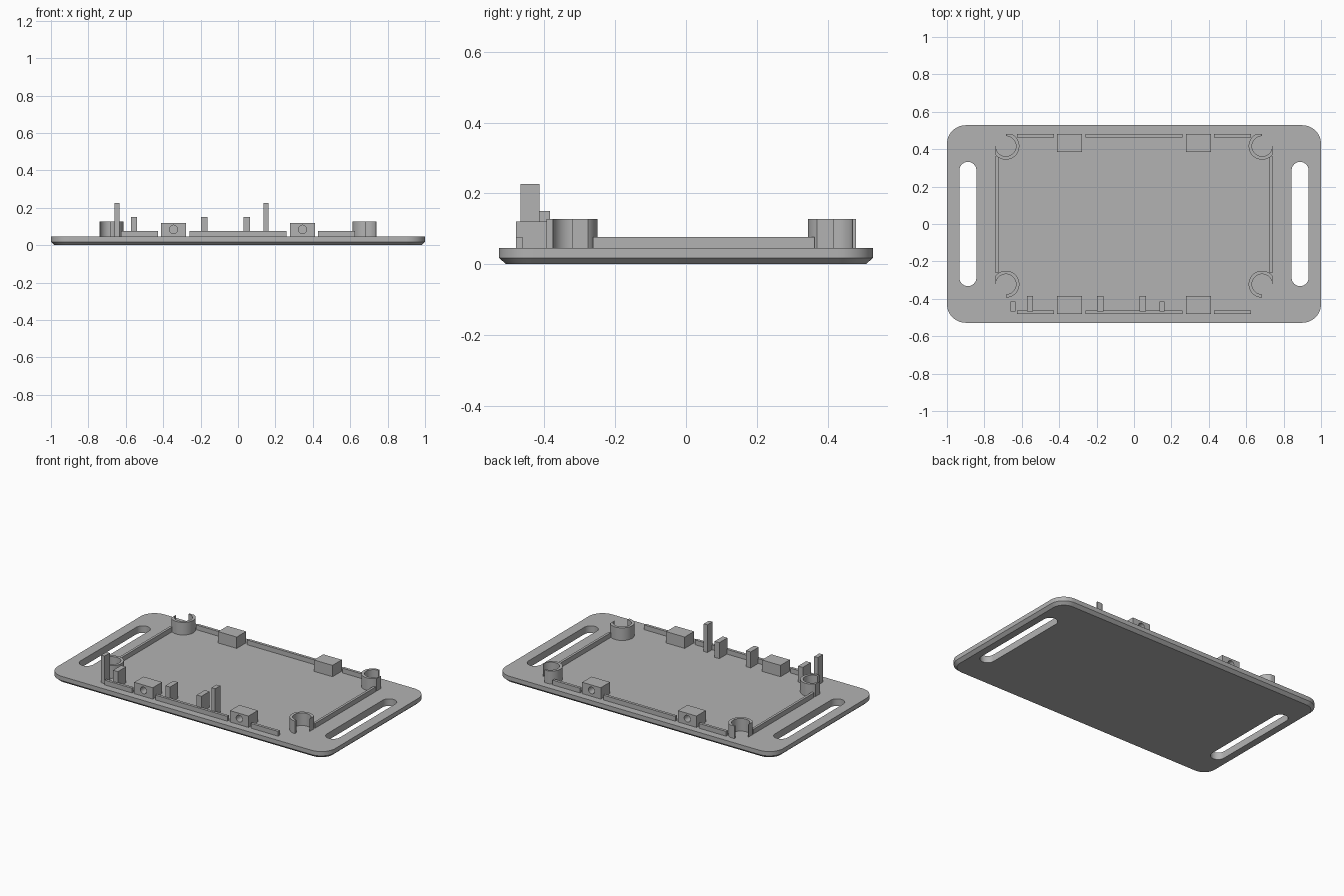
import bpy, bmesh
from math import sin, cos, pi, radians

cube = bpy.data.objects.get("Cube")
if cube:
    bpy.data.objects.remove(cube, do_unlink=True)

grey = bpy.data.materials.new("plain grey")
grey.use_nodes = True
grey.diffuse_color = (0.45, 0.45, 0.45, 1)
grey.node_tree.nodes["Principled BSDF"].inputs["Base Color"].default_value = grey.diffuse_color

DECK = 0.046     # top of the base plate
SINK = 0.036     # parts start slightly inside the plate
BOX_X, BOX_Y = 0.74, 0.48   # outline of the inner tray


def loft(name, rings):
    """Closed solid through a stack of (outline, z) sections."""
    bm = bmesh.new()
    loops = [[bm.verts.new((x, y, z)) for x, y in pts] for pts, z in rings]
    n = len(loops[0])
    for a, b in zip(loops, loops[1:]):
        for i in range(n):
            j = (i + 1) % n
            bm.faces.new((a[i], a[j], b[j], b[i]))
    bm.faces.new(loops[0])
    bm.faces.new(loops[-1])
    bmesh.ops.recalc_face_normals(bm, faces=bm.faces)
    mesh = bpy.data.meshes.new(name)
    bm.to_mesh(mesh)
    bm.free()
    mesh.materials.append(grey)
    obj = bpy.data.objects.new(name, mesh)
    bpy.context.collection.objects.link(obj)
    return obj


def rounded_rect(hx, hy, r, cx=0, steps=12):
    pts = []
    for k, (sx, sy) in enumerate(((1, 1), (-1, 1), (-1, -1), (1, -1))):
        for i in range(steps + 1):
            a = (k + i / steps) * pi / 2
            pts.append((cx + sx * (hx - r) + r * cos(a), sy * (hy - r) + r * sin(a)))
    return pts


def box(name, x0, x1, y0, y1, top):
    pts = [(x0, y0), (x1, y0), (x1, y1), (x0, y1)]
    return loft(name, [(pts, SINK), (pts, top)])


def activate(obj):
    bpy.ops.object.select_all(action='DESELECT')
    obj.select_set(True)
    bpy.context.view_layer.objects.active = obj


def cut(obj, cutter):
    mod = obj.modifiers.new("cut", 'BOOLEAN')
    mod.operation, mod.solver, mod.object = 'DIFFERENCE', 'EXACT', cutter
    cutter.hide_render = True
    activate(obj)
    bpy.ops.object.modifier_apply(modifier=mod.name)
    bpy.data.objects.remove(cutter, do_unlink=True)


def smooth(obj):
    activate(obj)
    bpy.ops.object.shade_smooth_by_angle(angle=radians(30))


# Base plate with chamfered underside and two strap slots
outer = rounded_rect(1, 0.528, 0.1)
plate = loft("base_plate", [(rounded_rect(0.98, 0.508, 0.08), 0), (outer, 0.018), (outer, DECK)])
for side in (-1, 1):
    slot = rounded_rect(0.0455, 0.332, 0.0454, side * 0.888)
    cut(plate, loft("slot_cutter", [(slot, -0.1), (slot, 0.2)]))
smooth(plate)

# Low lip walls along the front and back, clip blocks with a blind hole outside
for sy, end in ((-1, "front"), (1, "back")):
    for x0, x1, spot in ((-0.625, -0.428, "right"), (-0.26, 0.26, "middle"), (0.428, 0.625, "left")):
        ys = sorted((sy * BOX_Y, sy * (BOX_Y - 0.018)))
        box(f"{end}_{spot}_lip", x0, x1, *ys, 0.077)
    for sx, spot in ((-1, "right"), (1, "left")):
        ys = sorted((sy * BOX_Y, sy * 0.384))
        x = sx * 0.345
        block = box(f"{end}_{spot}_clip_block", x - 0.067, x + 0.067, *ys, 0.12)
        bpy.ops.mesh.primitive_cylinder_add(vertices=32, radius=0.022, depth=0.1,
                                            location=(x, sy * BOX_Y, 0.085),
                                            rotation=(pi / 2, 0, 0))
        cut(block, bpy.context.object)
        smooth(block)

# Side lips
for sx, spot in ((-1, "right"), (1, "left")):
    xs = sorted((sx * BOX_X, sx * (BOX_X - 0.016)))
    box(f"{spot}_side_lip", *xs, -0.262, 0.363, 0.077)

# Open corner sleeves, trimmed by the tray outline
angles = [radians(90 + 270 * i / 48) for i in range(49)]
for sy, cy, end in ((-1, 0.322, "front"), (1, 0.416, "back")):
    for sx, spot in ((-1, "right"), (1, "left")):
        arc = [(min(0.685 + 0.072 * cos(a), BOX_X), min(cy + 0.072 * sin(a), BOX_Y)) for a in angles]
        arc += [(min(0.685 + 0.054 * cos(a), BOX_X - 0.001), cy + 0.054 * sin(a)) for a in reversed(angles)]
        arc = [(sx * x, sy * y) for x, y in arc]
        smooth(loft(f"{end}_{spot}_sleeve", [(arc, SINK), (arc, 0.128)]))

# Upright board supports near the front
for i, x in enumerate((-0.556, -0.18, 0.046)):
    box(f"short_support_{i + 1}", x - 0.017, x + 0.017, -0.467, -0.384, 0.15)
for i, x in enumerate((-0.647, 0.149)):
    box(f"tall_support_{i + 1}", x - 0.013, x + 0.013, -0.467, -0.414, 0.226)
